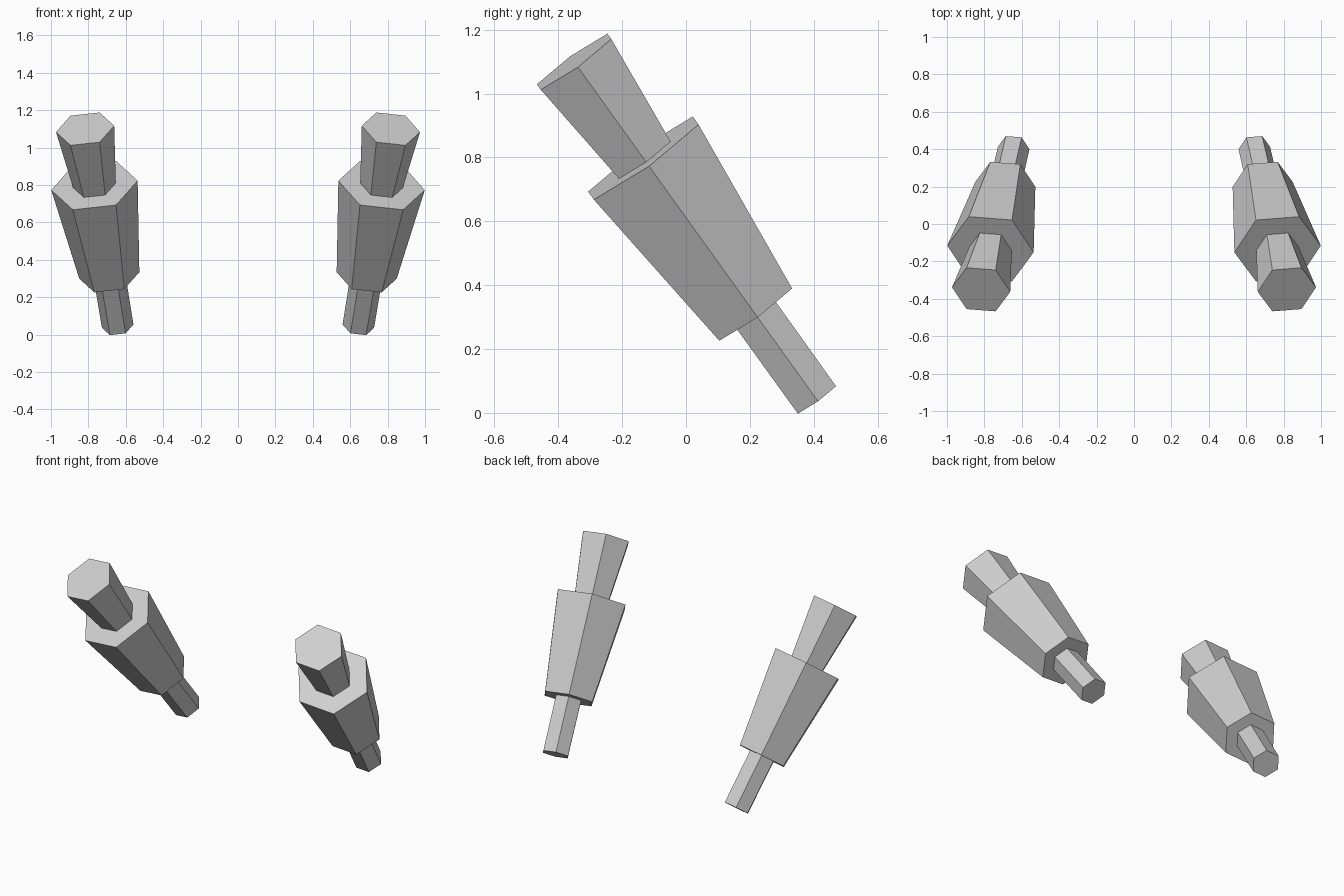
import bpy
from mathutils import Matrix, Vector

cube = bpy.data.objects.get("Cube")
if cube:
    bpy.data.objects.remove(cube, do_unlink=True)

# Single flat grey
GREY = (0.62, 0.62, 0.62, 1.0)
grey = bpy.data.materials.new("light_grey")
grey.use_nodes = True
grey.diffuse_color = GREY
grey.node_tree.nodes["Principled BSDF"].inputs["Base Color"].default_value = GREY

# Hexagonal parts along the shared axis: name, start, end, start radius, end radius
PARTS = [
    ("lower_rod", -0.337, 0.0, 0.085, 0.086),
    ("body", 0.0, 0.598, 0.162, 0.233),
    ("upper_grip", 0.598, 0.973, 0.115, 0.157),
]


def hex_part(name, base, axis, start, end, r_start, r_end):
    """Six-sided tapered prism with one corner pointing sideways."""
    side = Vector((1, 0, 0))
    side = (side - axis * side.dot(axis)).normalized()
    turn = Matrix((side, axis.cross(side), axis)).transposed().to_4x4()
    bpy.ops.mesh.primitive_cone_add(vertices=6, radius1=r_start, radius2=r_end,
                                    depth=end - start)
    obj = bpy.context.object
    obj.name = name
    # Move a corner onto local x
    corner = obj.data.vertices[0].co
    spin = Matrix.Rotation(-Vector((1, 0)).angle_signed(corner.xy) * -1, 4, "Z")
    centre = base + axis * (start + end) / 2
    obj.matrix_world = Matrix.Translation(centre) @ turn @ spin
    obj.data.materials.append(grey)


# Mirrored left and right assemblies, leaning forward and outward
for label, s in (("left", 1), ("right", -1)):
    base = Vector((0.688 * s, 0.212, 0.3165))
    axis = Vector((0.133 * s, -0.578, 0.805)).normalized()
    for name, *dims in PARTS:
        hex_part(f"{label}_{name}", base, axis, *dims)
